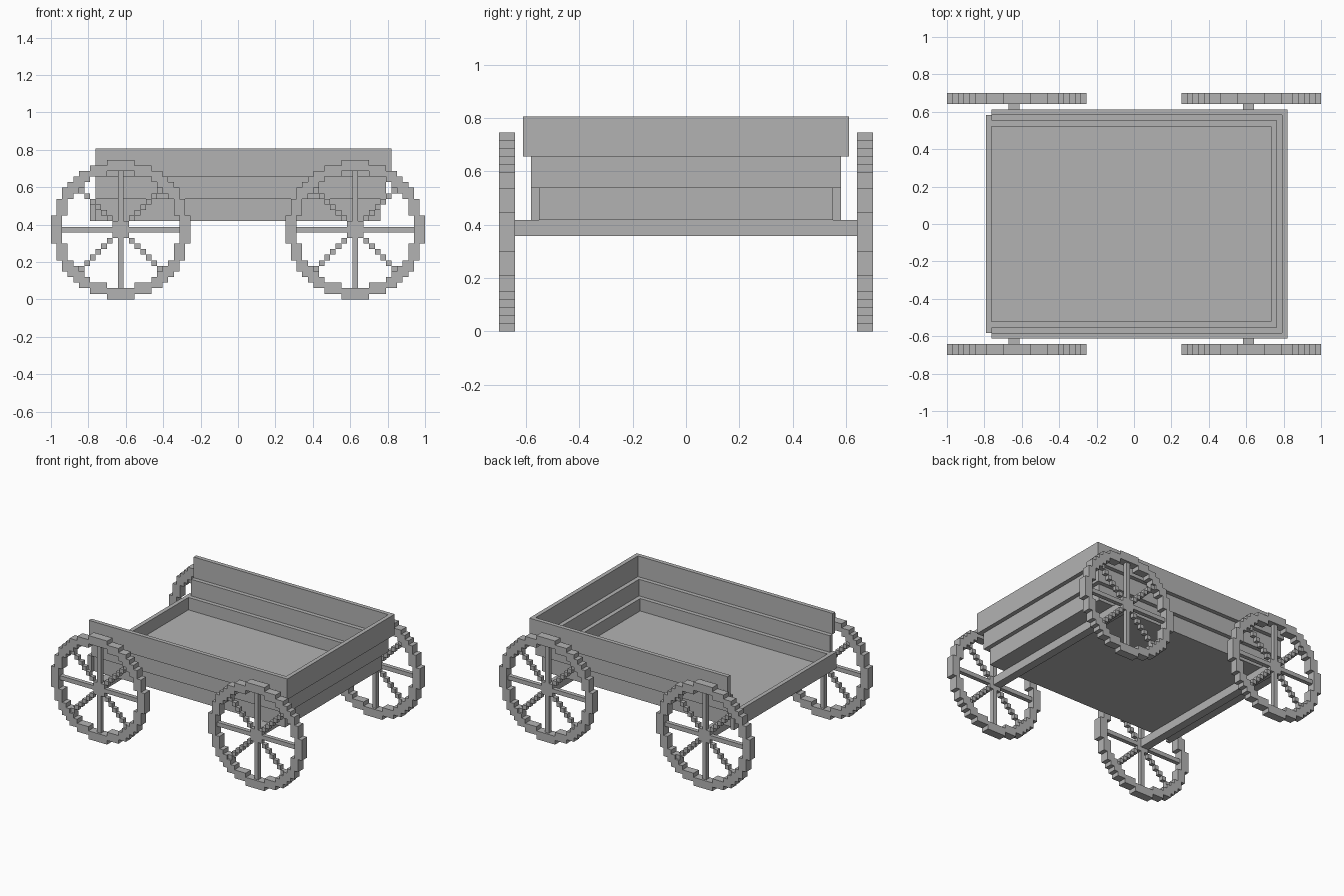
import bpy
import bmesh
from mathutils import Vector

if "Cube" in bpy.data.objects:
    bpy.data.objects.remove(bpy.data.objects["Cube"])

U = 2 / 67                      # size of one block
MID_X, MID_Y = 33.5, 23.5       # centre of the block grid
WHEEL_R = 12                    # wheel centre to last block
WHEEL_STARTS = {"rear": 0, "front": 42}

grey = bpy.data.materials.new("plain_grey")
grey.use_nodes = True
GREY = (0.45, 0.45, 0.45, 1)
grey.diffuse_color = GREY
grey.node_tree.nodes["Principled BSDF"].inputs["Base Color"].default_value = GREY


def finish(name, bm):
    """Turn a bmesh in block units into a grey object."""
    bmesh.ops.translate(bm, verts=bm.verts, vec=(-MID_X, -MID_Y, 0))
    bmesh.ops.scale(bm, verts=bm.verts, vec=(U, U, U))
    bmesh.ops.recalc_face_normals(bm, faces=bm.faces)
    mesh = bpy.data.meshes.new(name)
    bm.to_mesh(mesh)
    bm.free()
    mesh.materials.append(grey)
    bpy.context.collection.objects.link(bpy.data.objects.new(name, mesh))


def box(name, low, high):
    """Box between two corners in block units."""
    low, high = Vector(low), Vector(high)
    bm = bmesh.new()
    bmesh.ops.create_cube(bm, size=1)
    bmesh.ops.scale(bm, verts=bm.verts, vec=high - low)
    bmesh.ops.translate(bm, verts=bm.verts, vec=(low + high) / 2)
    finish(name, bm)


def block_plate(name, cells, x0, y0, depth):
    """Flat plate of square blocks in the wheel plane, extruded along y."""
    bm = bmesh.new()
    corners = {}

    def vert(i, k):
        if (i, k) not in corners:
            corners[i, k] = bm.verts.new((x0 + i, y0, k))
        return corners[i, k]

    for i, k in cells:
        i, k = i + WHEEL_R, k + WHEEL_R
        bm.faces.new([vert(i, k), vert(i + 1, k), vert(i + 1, k + 1), vert(i, k + 1)])
    ext = bmesh.ops.extrude_face_region(bm, geom=bm.faces[:], use_keep_orig=True)
    moved = [g for g in ext["geom"] if isinstance(g, bmesh.types.BMVert)]
    bmesh.ops.translate(bm, verts=moved, vec=(0, depth, 0))
    finish(name, bm)


# Wheel patterns: stepped rim, then eight spokes with a square hub
span = range(-WHEEL_R, WHEEL_R + 1)
grid = [(i, k) for i in span for k in span]
rim = [(i, k) for i, k in grid if 107 <= i * i + k * k <= 150]
spokes = [(i, k) for i, k in grid if i * i + k * k < 107
          and (i == 0 or k == 0 or abs(i) == abs(k))]

# Wheels and axles
for end, x0 in WHEEL_STARTS.items():
    for side, y0 in (("right", 0), ("left", 45)):
        block_plate(f"{end}_{side}_wheel_rim", rim, x0, y0, 2)
        block_plate(f"{end}_{side}_wheel_spokes", spokes, x0, y0 + 0.5, 1)
    box(f"{end}_axle", (x0 + 11, 1.5, 12), (x0 + 13, 45.5, 14))

# Bed floor
box("bed_floor", (8, 6, 14), (58, 41, 15))

# Three tiers of boards, each stepping outward by one block
for tier, (z0, z1) in enumerate(((14, 18), (18, 22), (22, 27))):
    x_out, y_out = 59 + tier, 5 - tier
    label = ("lower", "middle", "upper")[tier]
    box(f"{label}_right_board", (8, y_out, z0), (x_out, y_out + 1, z1))
    box(f"{label}_left_board", (8, 46 - y_out, z0), (x_out, 47 - y_out, z1))
    box(f"{label}_end_board", (x_out - 1, y_out + 1, z0), (x_out, 46 - y_out, z1))

# Low board closing the other end
box("low_end_board", (7, 4, 14), (8, 43, 18))
